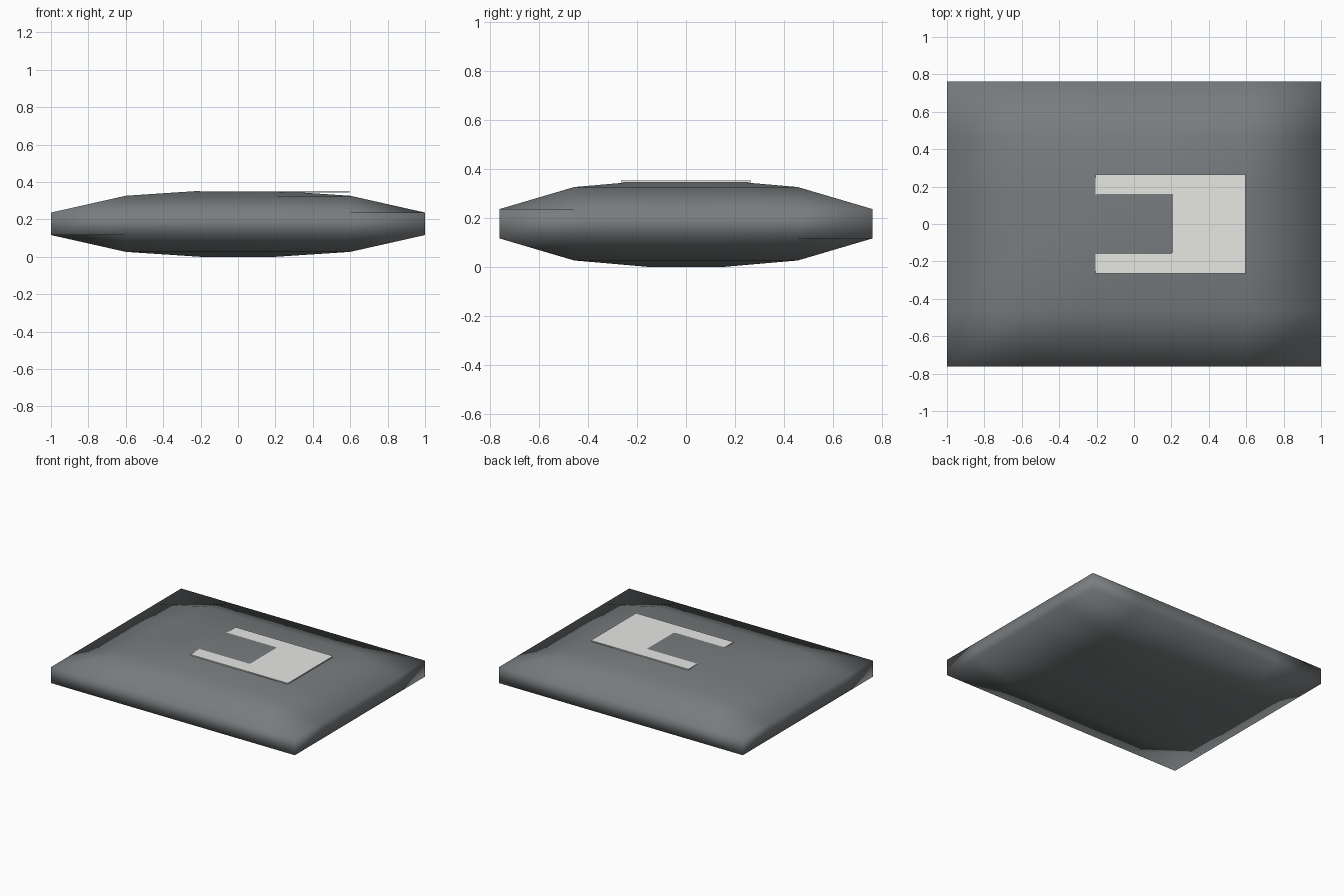
import bpy, bmesh

if "Cube" in bpy.data.objects:
    bpy.data.objects.remove(bpy.data.objects["Cube"], do_unlink=True)


def make_material(name, rgb):
    mat = bpy.data.materials.new(name)
    mat.use_nodes = True
    color = (*rgb, 1.0)
    mat.diffuse_color = color
    mat.node_tree.nodes["Principled BSDF"].inputs["Base Color"].default_value = color
    return mat


def make_object(name, bm, mat, smooth):
    bmesh.ops.recalc_face_normals(bm, faces=bm.faces)
    for face in bm.faces:
        face.smooth = smooth
    mesh = bpy.data.meshes.new(name)
    bm.to_mesh(mesh)
    bm.free()
    mesh.materials.append(mat)
    obj = bpy.data.objects.new(name, mesh)
    bpy.context.collection.objects.link(obj)
    return obj


# Cushion: two domed grids joined by a narrow straight rim
STEPS = (-1.0, -0.6, -0.2, 0.2, 0.6, 1.0)
HALF_DEPTH, MID_Z = 0.762, 0.1765
RING_HEIGHT = (0.06, 0.15, 0.1765)      # rim, shoulder, crown
N = len(STEPS)

bm = bmesh.new()


def dome(side):
    verts = {}
    for i, u in enumerate(STEPS):
        for j, v in enumerate(STEPS):
            ring = min(i, j, N - 1 - i, N - 1 - j)
            verts[i, j] = bm.verts.new((u, v * HALF_DEPTH, MID_Z + side * RING_HEIGHT[ring]))
    for i in range(N - 1):
        for j in range(N - 1):
            a, b = verts[i, j], verts[i + 1, j]
            c, d = verts[i + 1, j + 1], verts[i, j + 1]
            # the diagonals run opposite ways on the two domes
            for tri in ((a, b, c), (a, c, d)) if side > 0 else ((a, b, d), (b, c, d)):
                bm.faces.new(tri)
    return verts


upper, lower = dome(1), dome(-1)
for k in range(N - 1):
    for e in (0, N - 1):
        for p, q in (((k, e), (k + 1, e)), ((e, k), (e, k + 1))):
            bm.faces.new((lower[p], lower[q], upper[q], upper[p]))
make_object("cushion", bm, make_material("slate grey", (0.19, 0.203, 0.21)), True)

# Thin plate sunk into the crown, so the crown shows through it
bm = bmesh.new()
bmesh.ops.create_cube(bm, size=1.0)
bmesh.ops.scale(bm, vec=(0.8, 0.53, 0.008), verts=bm.verts)
bmesh.ops.translate(bm, vec=(0.195, 0.0, 0.3484), verts=bm.verts)
make_object("top_plate", bm, make_material("pale grey", (0.8, 0.8, 0.775)), False)
